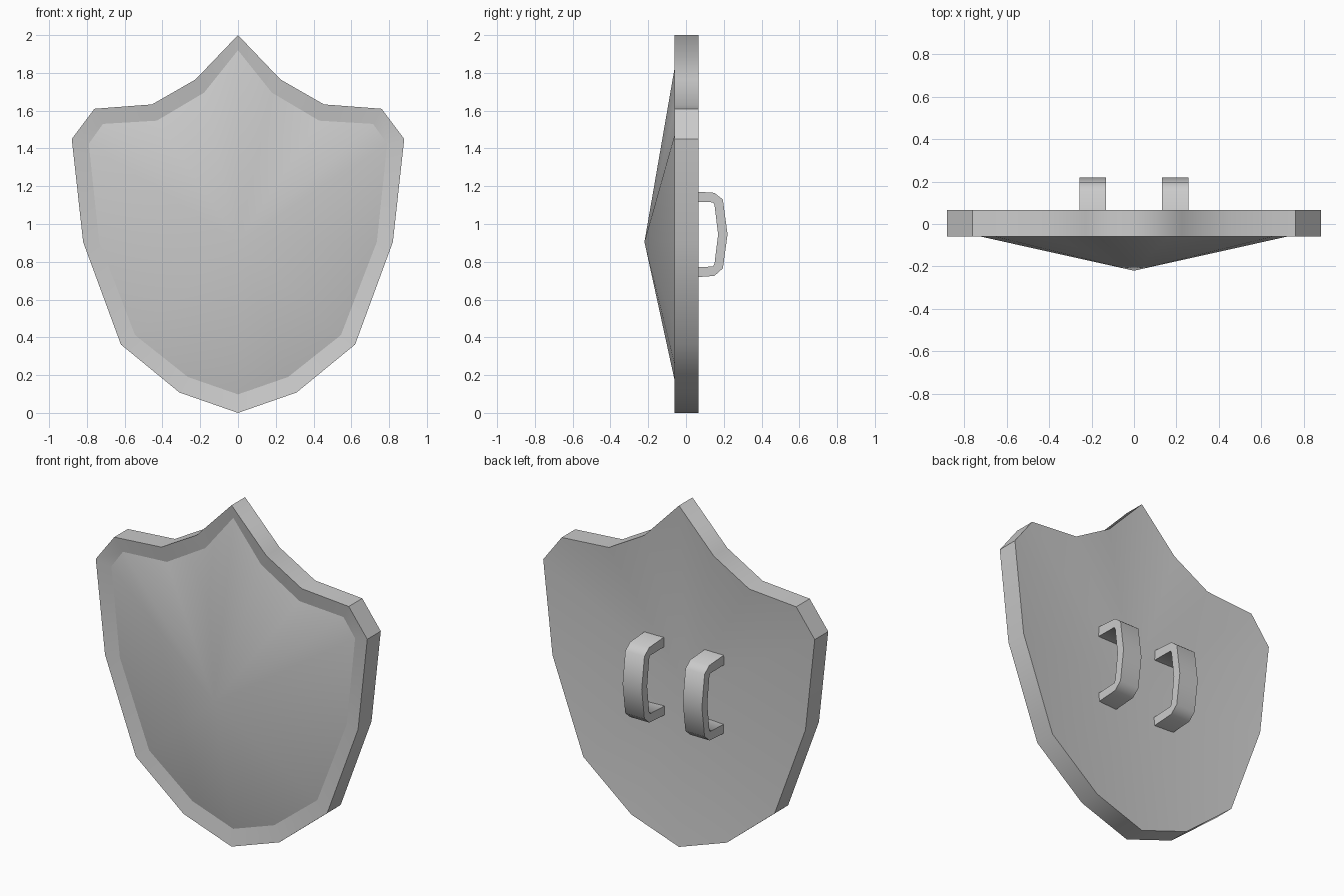
import bpy
import bmesh
from math import radians

cube = bpy.data.objects.get("Cube")
if cube:
    bpy.data.objects.remove(cube, do_unlink=True)

# Plain grey for everything
GREY = (0.6, 0.6, 0.6, 1)
grey = bpy.data.materials.new("mid_grey")
grey.use_nodes = True
grey.diffuse_color = GREY
grey.node_tree.nodes["Principled BSDF"].inputs["Base Color"].default_value = GREY

FRONT, BACK, RECESS = -0.06, 0.065, -0.044
BOSS = (0, -0.22, 0.905)
HOLLOW = (0, -0.01, 0.905)

# Half outlines (x, z), from the top point down to the bottom point
OUTER = [(0, 2), (0.225, 1.765), (0.455, 1.633), (0.76, 1.61), (0.88, 1.45),
         (0.82, 0.905), (0.62, 0.362), (0.31, 0.108), (0, 0)]
INNER = [(0, 1.92), (0.18, 1.695), (0.43, 1.547), (0.715, 1.53), (0.79, 1.425),
         (0.735, 0.905), (0.545, 0.412), (0.265, 0.19), (0, 0.098)]


def full_loop(half):
    return half + [(-x, z) for x, z in half[-2:0:-1]]


def finish(bm, name, angle, keep_sharp=(), keep_smooth=()):
    # Smooth shading, with sharp edges above the angle
    bmesh.ops.recalc_face_normals(bm, faces=bm.faces)
    for f in bm.faces:
        f.smooth = True
    for e in bm.edges:
        bend = e.calc_face_angle(0) > radians(angle)
        e.smooth = e in keep_smooth or not (bend or e in keep_sharp)
    mesh = bpy.data.meshes.new(name)
    bm.to_mesh(mesh)
    bm.free()
    mesh.materials.append(grey)
    obj = bpy.data.objects.new(name, mesh)
    bpy.context.collection.objects.link(obj)


def pairs(ring):
    return zip(ring, ring[1:] + ring[:1])


def bridge(bm, a, b):
    for (a0, a1), (b0, b1) in zip(pairs(a), pairs(b)):
        bm.faces.new((a0, a1, b1, b0))


def fan(bm, ring, centre):
    tip = bm.verts.new(centre)
    for v, w in pairs(ring):
        bm.faces.new((v, w, tip))


# Shield: hollowed back, straight wall, inward sloping rim and a pointed dome
bm = bmesh.new()
back, front, inner = [[bm.verts.new((x, y, z)) for x, z in full_loop(half)]
                      for half, y in ((OUTER, BACK), (OUTER, FRONT), (INNER, RECESS))]
fan(bm, back, HOLLOW)
bridge(bm, back, front)
bridge(bm, front, inner)
fan(bm, inner, BOSS)
dome_rim = [bm.edges.get(p) for p in pairs(inner)]
wall_tips = [bm.edges.get((back[i], front[i])) for i in (0, len(OUTER) - 1)]
finish(bm, "shield_body", 40, dome_rim, wall_tips)

# Grip handles: bent strap profile (y, z) extruded across x
STRAP_OUT = [(0, 1.175), (0.15, 1.165), (0.195, 1.13), (0.22, 0.945),
             (0.195, 0.765), (0.15, 0.725), (0, 0.715)]
STRAP_IN = [(0, 1.117), (0.143, 1.115), (0.151, 1.1), (0.17, 0.945),
            (0.151, 0.79), (0.143, 0.775), (0, 0.768)]

for name, side in (("left_handle", 1), ("right_handle", -1)):
    bm = bmesh.new()
    ends = []
    for x in (0.133, 0.257):
        out = [bm.verts.new((side * x, y, z)) for y, z in STRAP_OUT]
        ins = [bm.verts.new((side * x, y, z)) for y, z in STRAP_IN]
        for i in range(len(out) - 1):
            bm.faces.new((out[i], out[i + 1], ins[i + 1], ins[i]))
        ends.append(out + ins[::-1])
    bridge(bm, ends[0], ends[1])
    finish(bm, name, 65)
